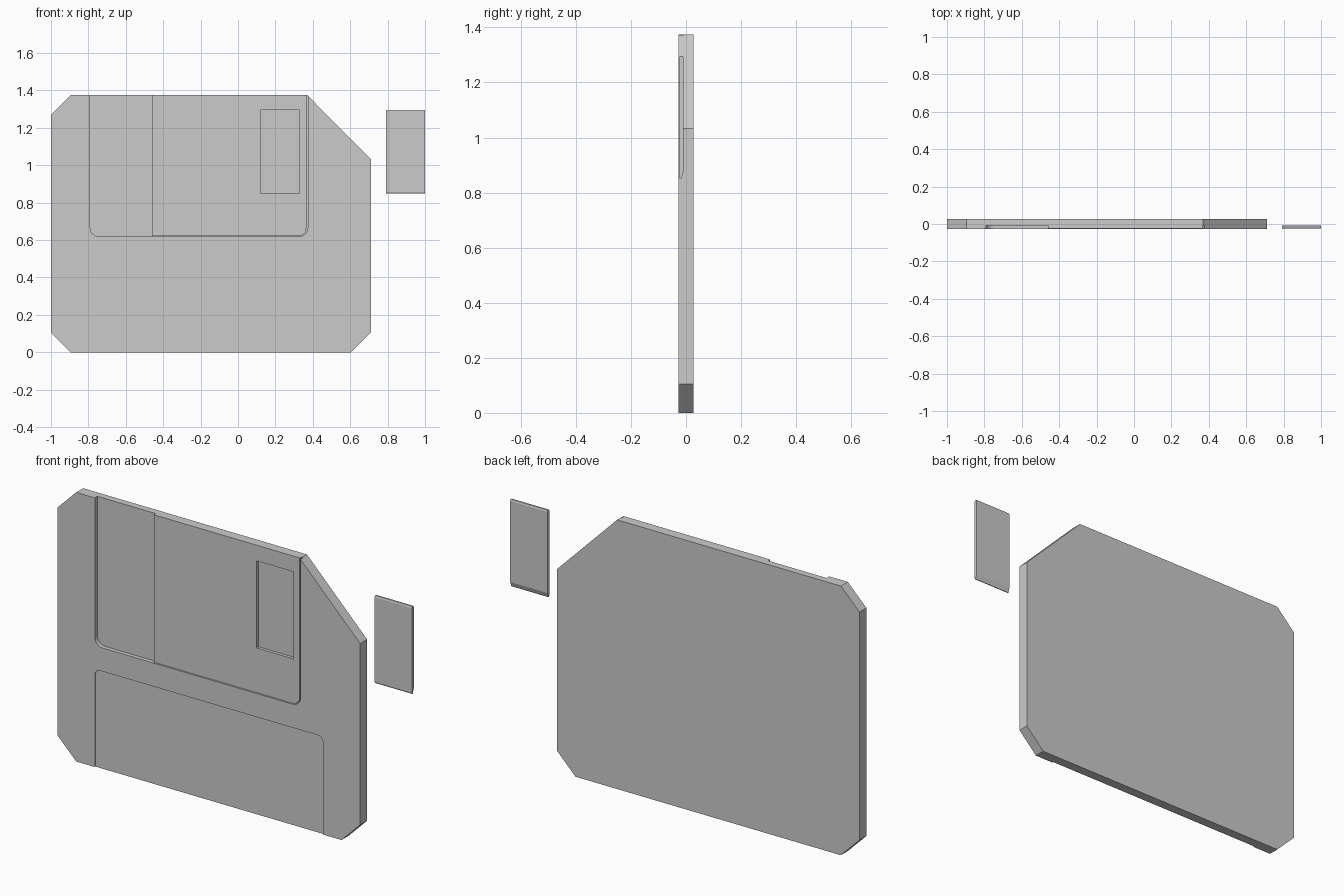
import bpy, bmesh
from math import cos, sin, pi

if "Cube" in bpy.data.objects:
    bpy.data.objects.remove(bpy.data.objects["Cube"])


def prism(name, pts, lo, hi, axis='Y'):
    """Extrude a closed outline: XZ along Y, or YZ along X."""
    place = (lambda p, d: (p[0], d, p[1])) if axis == 'Y' else (lambda p, d: (d, p[0], p[1]))
    bm = bmesh.new()
    a, b = [[bm.verts.new(place(p, d)) for p in pts] for d in (lo, hi)]
    bm.faces.new(a)
    bm.faces.new(b[::-1])
    n = len(pts)
    for i in range(n):
        j = (i + 1) % n
        bm.faces.new((a[j], a[i], b[i], b[j]))
    bmesh.ops.recalc_face_normals(bm, faces=bm.faces)
    mesh = bpy.data.meshes.new(name)
    bm.to_mesh(mesh)
    bm.free()
    ob = bpy.data.objects.new(name, mesh)
    bpy.context.collection.objects.link(ob)
    return ob


def rect(x0, x1, z0, z1, bl=0, br=0, tr=0, tl=0, steps=6):
    """Rectangle outline with a radius for each corner."""
    pts = []
    for x, z, sx, sz, r, start in ((x0, z0, 1, 1, bl, pi), (x1, z0, -1, 1, br, 1.5 * pi),
                                   (x1, z1, -1, -1, tr, 0), (x0, z1, 1, -1, tl, 0.5 * pi)):
        for k in range(steps + 1 if r else 1):
            t = start + k * pi / 2 / steps
            pts.append((x + sx * r + r * cos(t), z + sz * r + r * sin(t)) if r else (x, z))
    return pts


def cut(ob, pts, lo, hi):
    cutter = prism("cutter", pts, lo, hi)
    cutter.hide_render = True
    mod = ob.modifiers.new("cut", 'BOOLEAN')
    mod.operation, mod.solver, mod.object = 'DIFFERENCE', 'EXACT', cutter
    bpy.context.view_layer.objects.active = ob
    bpy.ops.object.modifier_apply(modifier=mod.name)
    bpy.data.objects.remove(cutter)


FRONT, BACK, FLOOR, TOP = -0.028, 0.028, -0.007, 1.375

# Case with clipped corners
case = prism("case", [(-1, 0.105), (-0.895, 0), (0.605, 0), (0.71, 0.105), (0.71, 1.032),
                      (0.37, TOP), (-0.895, TOP), (-1, 1.27)], FRONT, BACK)
# Shutter track, open at the top
cut(case, rect(-0.79, 0.373, 0.62, 1.5, bl=0.045, br=0.045), -0.1, FLOOR)
# Shallow label area, open at the bottom
cut(case, rect(-0.79, 0.5, -0.1, 0.5, tr=0.03, tl=0.03), -0.1, FRONT + 0.006)

# Sliding shutter with its window
shutter = prism("shutter", rect(-0.46, 0.365, 0.622, TOP, br=0.04), -0.023, FLOOR)
cut(shutter, rect(0.12, 0.33, 0.85, 1.295), -0.1, 0.01)

# Loose window insert beside the case
prism("window_insert", [(-0.025, 0.857), (-0.022, 0.85), (-0.018, 0.85), (-0.009, 0.875),
                        (-0.009, 1.29), (-0.012, 1.296), (-0.022, 1.296), (-0.025, 1.29)],
      0.79, 1.0, axis='X')
